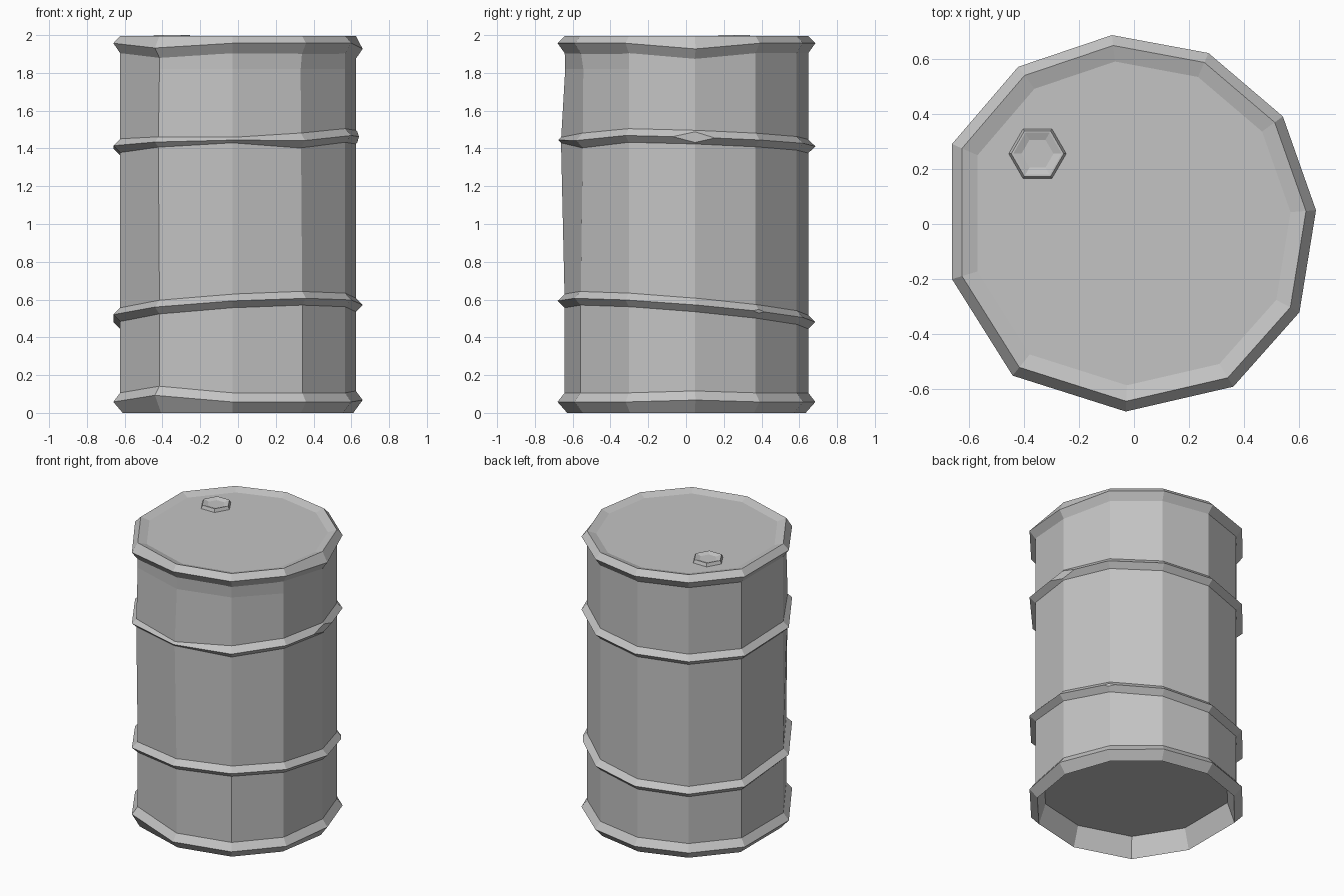
import bpy, bmesh, math
from mathutils import Vector

cube = bpy.data.objects.get("Cube")
if cube:
    bpy.data.objects.remove(cube, do_unlink=True)

grey = bpy.data.materials.new("plain_grey")
grey.use_nodes = True
grey.diffuse_color = (0.55, 0.55, 0.55, 1)
grey.node_tree.nodes["Principled BSDF"].inputs["Base Color"].default_value = (0.55, 0.55, 0.55, 1)

# Hand-cut eleven-sided outline, counter-clockwise from the left side
OUTLINE = [(0.66, 0.05), (0.54, 0.39), (0.27, 0.62), (-0.08, 0.685), (-0.42, 0.57), (-0.66, 0.29),
           (-0.66, -0.20), (-0.44, -0.55), (-0.03, -0.68), (0.36, -0.59), (0.60, -0.32)]
SIDE, REAR_SIDE, FRONT_RIGHT, FRONT, FRONT_LEFT = 0, 1, 7, 8, 9
WALL = 0.945


def ring(scale, z, tilt=(0, 0), push=None, lift=None):
    """One loop of the outline; push scales and lift raises single corners."""
    push, lift = push or {}, lift or {}
    pts = []
    for i, (x, y) in enumerate(OUTLINE):
        s = scale * push.get(i, 1)
        pts.append((x * s, y * s, z + tilt[0] * x + tilt[1] * y + lift.get(i, 0)))
    return pts


def chip_corner(bm, corner, depth):
    """Slice one corner flat, leaving a diamond-shaped facet."""
    x, y = OUTLINE[corner]
    normal = Vector((x, y, 0)).normalized()
    cut = bmesh.ops.bisect_plane(bm, geom=bm.verts[:] + bm.edges[:] + bm.faces[:],
                                 plane_co=Vector((x, y, 0)) * depth, plane_no=normal,
                                 clear_outer=True)
    edges = [e for e in cut["geom_cut"] if isinstance(e, bmesh.types.BMEdge)]
    for face in bmesh.ops.edgeloop_fill(bm, edges=edges)["faces"]:
        face.normal_update()
        if face.normal.dot(normal) < 0:
            face.normal_flip()


def loft(name, rings, cap_first=False, cap_last=False, chip=None):
    """Join rings with flat quads; optionally cap ends and chip a corner."""
    bm = bmesh.new()
    loops = [[bm.verts.new(p) for p in r] for r in rings]
    n = len(rings[0])
    for low, high in zip(loops, loops[1:]):
        for i in range(n):
            j = (i + 1) % n
            bm.faces.new((low[i], low[j], high[j], high[i]))
    if cap_first:
        bm.faces.new(loops[0][::-1])
    if cap_last:
        bm.faces.new(loops[-1])
    if chip:
        chip_corner(bm, *chip)
    mesh = bpy.data.meshes.new(name)
    bm.to_mesh(mesh)
    bm.free()
    mesh.materials.append(grey)
    obj = bpy.data.objects.new(name, mesh)
    bpy.context.collection.objects.link(obj)


# Drum wall, dented around the upper front crease
loft("drum_wall", [
    ring(WALL, 0.08), ring(WALL, 0.6),
    ring(WALL, 1.44, push={FRONT: 1.03, FRONT_RIGHT: 1.015, FRONT_LEFT: 0.98}),
    ring(WALL, 1.82, push={FRONT: 0.995, FRONT_LEFT: 0.975}), ring(WALL, 1.92)])

# Top rim with the slightly sunken lid
top_lift = {SIDE: -0.03, FRONT_RIGHT: -0.025}
loft("top_rim_and_lid", [
    ring(WALL - 0.01, 1.895, lift=top_lift), ring(1.0, 1.957, lift=top_lift),
    ring(WALL, 1.996), ring(0.86, 1.978)], cap_last=True)

# Bottom rim with the recessed floor
bottom_lift = {FRONT_RIGHT: 0.035, SIDE: 0.01}
loft("bottom_rim_and_floor", [
    ring(0.86, 0.14), ring(0.925, 0.0), ring(1.0, 0.058, lift=bottom_lift),
    ring(WALL - 0.01, 0.115, lift=bottom_lift)], cap_first=True)


# Two tilted hoops, each with a chipped corner
def hoop(name, z, tilt, chip, push=None, lift=None):
    loft(name, [ring(scale, z + dz, tilt, push, lift)
                for scale, dz in ((0.93, -0.046), (1.0, 0), (0.93, 0.046))], chip=chip)


hoop("lower_hoop", 0.54, (0.054, -0.08), (REAR_SIDE, 0.985))
hoop("upper_hoop", 1.435, (0.04, -0.03), (SIDE, 0.957),
     push={FRONT: 0.995, FRONT_LEFT: 0.985},
     lift={FRONT: -0.01, FRONT_LEFT: -0.025})


# Hexagonal bung cap with a shallow recess
def hexagon(radius, z):
    return [(-0.35 + radius * math.cos(math.radians(60 * i)),
             0.255 + radius * math.sin(math.radians(60 * i)), z) for i in range(6)]


loft("bung_cap", [hexagon(0.112, 1.96), hexagon(0.095, 2.0),
                  hexagon(0.088, 2.0), hexagon(0.058, 1.99)], cap_last=True)
